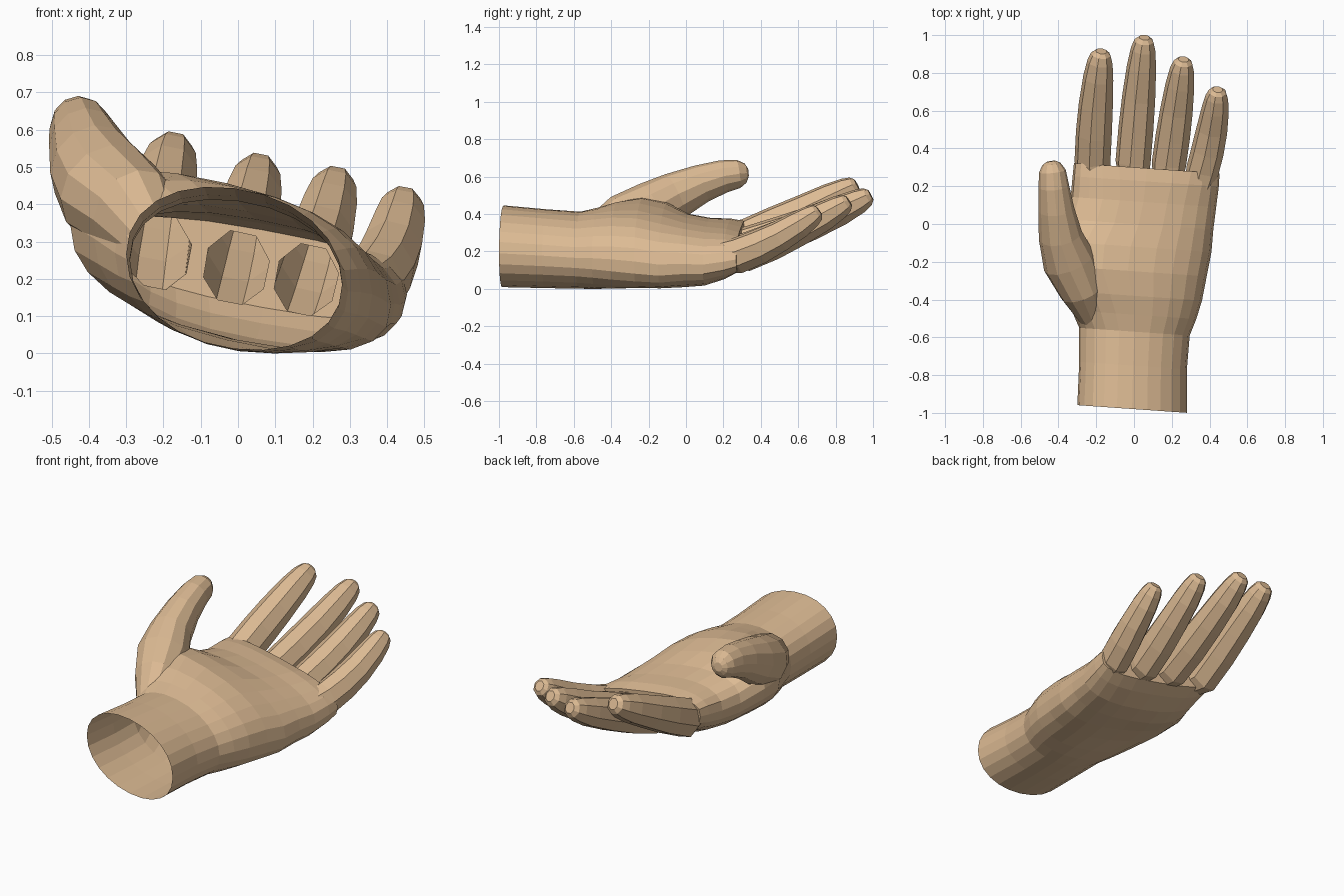
import bpy, bmesh, math
from mathutils import Vector

if "Cube" in bpy.data.objects:
    bpy.data.objects.remove(bpy.data.objects["Cube"])

skin = bpy.data.materials.new("tan_skin")
skin.diffuse_color = (0.72, 0.495, 0.295, 1)
skin.use_nodes = True
skin.node_tree.nodes["Principled BSDF"].inputs["Base Color"].default_value = skin.diffuse_color


def loft(name, rings):
    """Closed solid through a list of equal-length vertex rings."""
    bm = bmesh.new()
    loops = [[bm.verts.new(p) for p in ring] for ring in rings]
    n = len(loops[0])
    for a, b in zip(loops, loops[1:]):
        for i in range(n):
            j = (i + 1) % n
            bm.faces.new((a[i], a[j], b[j], b[i]))
    bm.faces.new(loops[0])
    bm.faces.new(loops[-1])
    bmesh.ops.recalc_face_normals(bm, faces=bm.faces)
    mesh = bpy.data.meshes.new(name)
    bm.to_mesh(mesh)
    bm.free()
    mesh.materials.append(skin)
    ob = bpy.data.objects.new(name, mesh)
    bpy.context.collection.objects.link(ob)
    return ob


def slab_ring(y, xl, xr, zc, slope, h, power, n=24):
    """Rounded cross-section that leans sideways by the given slope."""
    xc, hw, ring = (xl + xr) / 2, (xr - xl) / 2, []
    for i in range(n):
        a = 2 * math.pi * i / n
        c, s = math.cos(a), math.sin(a)
        x = xc + hw * math.copysign(abs(c) ** (2 / power), c)
        z = zc + slope * (x - xc) + h * math.copysign(abs(s) ** (2 / power), s)
        ring.append((x, y - 0.07 * x, z))
    return ring


def tube(name, stations, n, lean):
    """Digit: oval rings set square to a path of (point, half width, half height)."""
    rings = []
    for k, (p, w, h) in enumerate(stations):
        before = stations[max(k - 1, 0)][0]
        after = stations[min(k + 1, len(stations) - 1)][0]
        t = (after - before).normalized()
        side = Vector((1, 0, lean))
        side = (side - t * side.dot(t)).normalized()
        up = side.cross(t)
        ring = []
        for i in range(n):
            a = 2 * math.pi * (i + 0.5) / n
            ring.append(p + 1.05 * (side * w * math.cos(a) + up * h * math.sin(a)))
        rings.append(ring)
    return loft(name, rings)


# Wrist and palm: y, left, right, centre height, slope, half thickness, squareness
hand = loft("hand", [slab_ring(*s) for s in (
    (-0.98, -0.30, 0.28, 0.231, -0.13, 0.215, 2.1),
    (-0.75, -0.29, 0.28, 0.218, -0.13, 0.207, 2.1),
    (-0.57, -0.29, 0.295, 0.210, -0.14, 0.201, 2.1),
    (-0.48, -0.33, 0.33, 0.220, -0.16, 0.208, 2.2),
    (-0.38, -0.385, 0.36, 0.236, -0.20, 0.214, 2.3),
    (-0.25, -0.45, 0.385, 0.250, -0.24, 0.210, 2.4),
    (-0.12, -0.445, 0.41, 0.236, -0.24, 0.194, 2.4),
    (0.00, -0.37, 0.42, 0.208, -0.18, 0.176, 2.4),
    (0.12, -0.335, 0.435, 0.202, -0.18, 0.160, 2.4),
    (0.23, -0.325, 0.449, 0.218, -0.18, 0.134, 2.6),
    (0.30, -0.318, 0.453, 0.230, -0.18, 0.104, 2.8))])


# Fingers: curve through knuckle, middle and tip, sharing one taper
def finger(name, size, root_x, knuckle, middle, tip):
    k, m, e = Vector(knuckle), Vector(middle), Vector(tip)
    root = Vector((root_x, k.y - 0.17, k.z - 0.015))
    stations = [(root, 0.065 * size, 0.070 * size)]
    for t, w, h in ((0, 0.089, 0.103), (0.25, 0.089, 0.098), (0.5, 0.085, 0.088),
                    (0.75, 0.075, 0.078), (0.9, 0.063, 0.064), (0.97, 0.049, 0.050),
                    (1, 0.028, 0.030)):
        p = k * (1 - t) * (1 - 2 * t) + m * 4 * t * (1 - t) + e * t * (2 * t - 1)
        stations.append((p, w * size, h * size))
    return tube(name, stations, 8, -0.2)


digits = [
    finger("index_finger", 1.03, -0.19, (-0.220, 0.33, 0.272), (-0.202, 0.63, 0.415), (-0.173, 0.915, 0.56)),
    finger("middle_finger", 1.0, 0.0, (-0.005, 0.33, 0.232), (0.025, 0.67, 0.355), (0.055, 0.988, 0.505)),
    finger("ring_finger", 0.98, 0.17, (0.185, 0.32, 0.20), (0.225, 0.60, 0.32), (0.262, 0.872, 0.473)),
    finger("little_finger", 0.93, 0.325, (0.362, 0.28, 0.183), (0.413, 0.50, 0.285), (0.443, 0.712, 0.422)),
]

# Thumb: rises from the heel of the palm
thumb_path = ((-0.215, -0.50, 0.29, 0.070, 0.085), (-0.275, -0.35, 0.378, 0.115, 0.122),
              (-0.343, -0.20, 0.432, 0.135, 0.134), (-0.390, -0.06, 0.500, 0.110, 0.122),
              (-0.412, 0.08, 0.565, 0.090, 0.099), (-0.425, 0.20, 0.605, 0.077, 0.084),
              (-0.432, 0.28, 0.618, 0.067, 0.073), (-0.438, 0.318, 0.622, 0.046, 0.050),
              (-0.440, 0.332, 0.623, 0.022, 0.025))
digits.append(tube("thumb", [(Vector(s[:3]), s[3], s[4]) for s in thumb_path], 12, -0.3))

# Join everything into one skin
for d in digits:
    mod = hand.modifiers.new(d.name, 'BOOLEAN')
    mod.operation = 'UNION'
    mod.solver = 'EXACT'
    mod.object = d
bpy.context.view_layer.update()
joined = bpy.data.meshes.new_from_object(
    hand.evaluated_get(bpy.context.evaluated_depsgraph_get()))
hand.modifiers.clear()
hand.data = joined
for d in digits:
    bpy.data.objects.remove(d)

# Open the wrist and rest the hand on the ground
bm = bmesh.new()
bm.from_mesh(joined)
cap = [f for f in bm.faces if f.normal.y < -0.9 and f.calc_center_median().y < -0.9]
bmesh.ops.delete(bm, geom=cap, context='FACES')
low = min(v.co.z for v in bm.verts)
bmesh.ops.translate(bm, verts=bm.verts, vec=(0, 0, -low))
for f in bm.faces:
    f.smooth = False
bm.to_mesh(joined)
bm.free()
